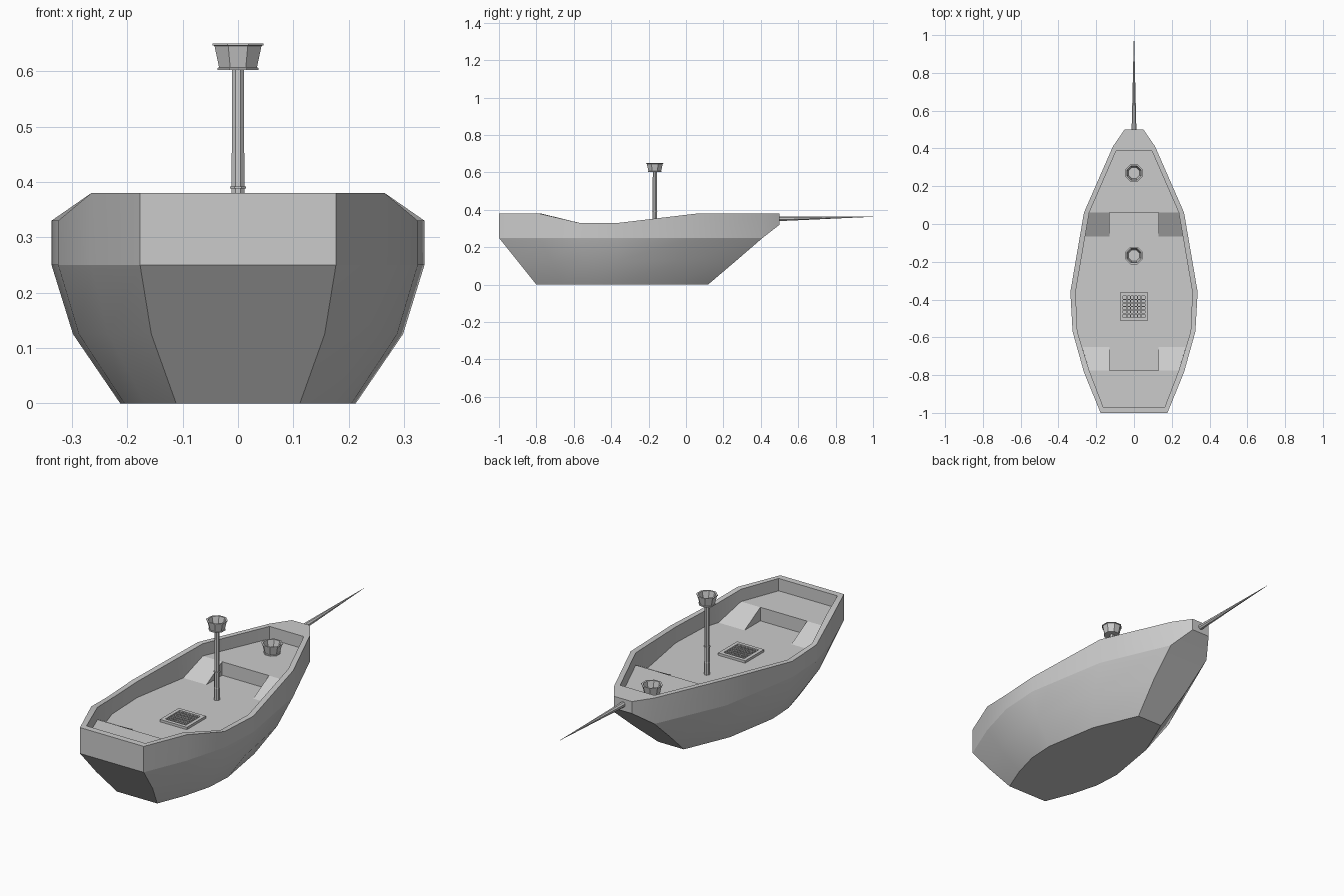
import bpy, bmesh, math
from mathutils import Vector

if "Cube" in bpy.data.objects:
    bpy.data.objects.remove(bpy.data.objects["Cube"])


def finish(bm, name, smooth=None):
    bmesh.ops.remove_doubles(bm, verts=bm.verts, dist=1e-5)
    bmesh.ops.recalc_face_normals(bm, faces=bm.faces)
    mesh = bpy.data.meshes.new(name)
    bm.to_mesh(mesh)
    bm.free()
    ob = bpy.data.objects.new(name, mesh)
    bpy.context.collection.objects.link(ob)
    if smooth:
        bpy.context.view_layer.objects.active = ob
        ob.select_set(True)
        bpy.ops.object.shade_smooth_by_angle(angle=math.radians(smooth))
        ob.select_set(False)
    return ob


def loft(bm, rings, cap_start=True, cap_end=True):
    loops = [[bm.verts.new(p) for p in r] for r in rings]
    n = len(loops[0])
    for a, b in zip(loops, loops[1:]):
        for i in range(n):
            j = (i + 1) % n
            bm.faces.new((a[i], a[j], b[j], b[i]))
    if cap_start:
        bm.faces.new(loops[0])
    if cap_end:
        bm.faces.new(loops[-1])


def mirrored(half):
    return [tuple(p) for p in half] + [(-x, y, z) for x, y, z in reversed(half)]


def block(name, pts):
    bm = bmesh.new()
    for p in pts:
        bm.verts.new(p)
    bmesh.ops.convex_hull(bm, input=bm.verts)
    bmesh.ops.dissolve_limit(bm, angle_limit=0.01, verts=bm.verts, edges=bm.edges)
    return finish(bm, name)


def turned(name, profile, y, sides=8, caps=True):
    # profile of (radius, z) revolved around a vertical axis
    bm = bmesh.new()
    rings = []
    for r, z in profile:
        rings.append([(r * math.cos((i + .5) * math.tau / sides),
                       y + r * math.sin((i + .5) * math.tau / sides), z)
                      for i in range(sides)])
    loft(bm, rings, caps, caps)
    return finish(bm, name)


# Hull: stations along the outer side and the inner side of the bulwark
DECK, UPPER = 0.25, 0.318
outer = [(.177, -1), (.265, -.785), (.325, -.57), (.337, -.36), (.265, .06), (.112, .41)]
inner = [(.163, -.968), (.237, -.775), (.300, -.57), (.309, -.36), (.237, .06), (.095, .386)]
rail_z = [.38, .38, .33, .33, .38, .38]


def level(z, sx, y0, y1):
    half = [(x * sx, y0 + (y + 1) * (y1 - y0) / 1.41, z) for x, y in outer]
    return half + [half[-1]]          # bow point collapses on the lower levels


belt = level(DECK, 1, -1, .41)
stem = belt[:-1] + [(.05, .5, .32)]
rail = [(x, y, z) for (x, y), z in zip(outer, rail_z)] + [(.05, .5, .38)]
rail_in = [(x, y, z) for (x, y), z in zip(inner, rail_z)]
deck = [(x, y, DECK) for x, y in inner]
halves = [level(0, .632, -.8, .118), level(.125, .885, -.9, .265), belt, stem, rail,
          rail_in + rail_in[-1:], deck + deck[-1:]]
bm = bmesh.new()
# merge collapsed bow points after lofting; deck closes the last ring
loft(bm, [mirrored(h) for h in halves])
finish(bm, "hull", 17)

# Raised fore and aft decks
for name, ids in (("fore_deck", (4, 5)), ("aft_deck", (0, 1))):
    block(name, [(s * inner[i][0], inner[i][1], z)
                 for s in (-1, 1) for i in ids for z in (DECK - .01, UPPER)])

# Side ramps from the main deck to the raised decks
for side, s in (("left", -1), ("right", 1)):
    for end, yt, yb, xb in (("fore", .06, -.065, .259), ("aft", -.775, -.65, .275)):
        block(f"{end}_ramp_{side}",
              [(s * .13, yt, DECK), (s * .237, yt, DECK), (s * .13, yt, UPPER),
               (s * .237, yt, UPPER), (s * .13, yb, DECK), (s * xb, yb, DECK)])

# Mast with thicker foot and a small ring
MY = -.167
turned("mast", [(.014, DECK), (.014, .31), (.0125, .313), (.0125, .388), (.016, .388),
                (.016, .392), (.0125, .392), (.0115, .61)], MY)


# Lookout basket and matching tub on the fore deck
def basket(name, y, z):
    turned(name, [(.0, z + .008), (.031, z + .008), (.041, z + .048), (.050, z + .048),
                  (.050, z + .045), (.046, z + .044), (.037, z + .005), (.040, z + .004),
                  (.040, z), (.0, z)], y, caps=False)


basket("lookout_basket", MY, .602)
basket("fore_deck_tub", .27, UPPER)

# Bowsprit: a long tapering spar
bm = bmesh.new()
loft(bm, [[(r * math.cos((i + .5) * math.tau / 8), y, z + r * math.sin((i + .5) * math.tau / 8))
           for i in range(8)] for r, y, z in ((.014, .49, .352), (.0006, 1.0, .363))])
finish(bm, "bowsprit")


# Hatch grating: frame and crossed bars
def box(name, x0, x1, y0, y1, z0, z1):
    block(name, [(x, y, z) for x in (x0, x1) for y in (y0, y1) for z in (z0, z1)])


GY, GO, GI = -.437, .075, .057
top = DECK + .012
for s in (-1, 1):
    a, b = sorted((s * GI, s * GO))
    box("hatch_frame_side", a, b, GY - GO, GY + GO, DECK - .005, top)
    box("hatch_frame_end", -GI, GI, GY + a, GY + b, DECK - .005, top)
for i in range(1, 6):
    c = -GI + i * 2 * GI / 6
    box("hatch_bar_long", c - .003, c + .003, GY - GI, GY + GI, DECK - .003, top - .003)
    box("hatch_bar_cross", -GI, GI, GY + c - .003, GY + c + .003, DECK - .003, top - .004)
